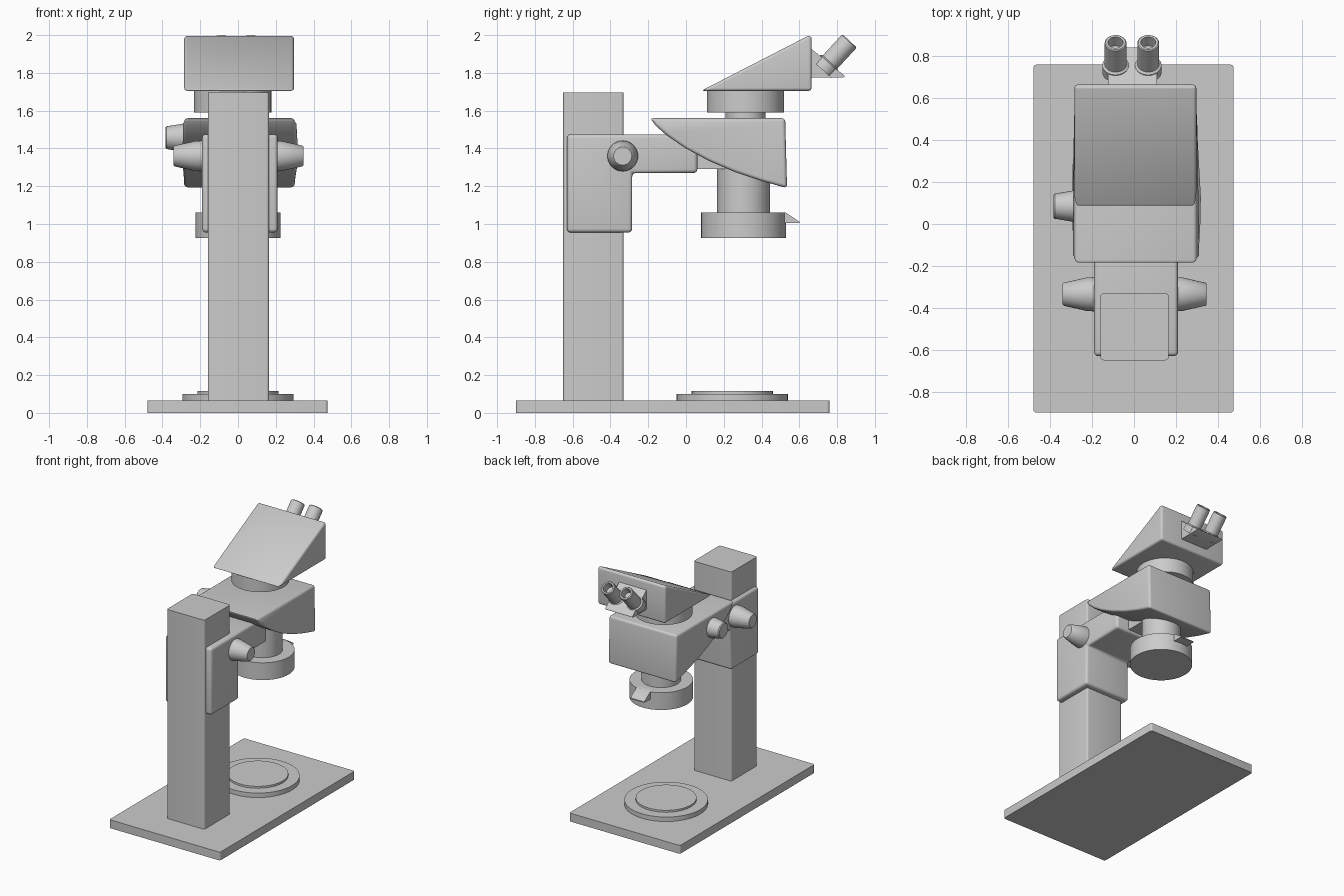
import bpy, bmesh, math
from mathutils import Matrix, Vector

cube = bpy.data.objects.get("Cube")
if cube:
    bpy.data.objects.remove(cube, do_unlink=True)

grey = bpy.data.materials.new("light grey")
grey.use_nodes = True
grey.diffuse_color = (0.6, 0.6, 0.6, 1)
grey.node_tree.nodes["Principled BSDF"].inputs["Base Color"].default_value = (0.6, 0.6, 0.6, 1)


def finish(name, bm):
    bmesh.ops.recalc_face_normals(bm, faces=bm.faces)
    mesh = bpy.data.meshes.new(name)
    bm.to_mesh(mesh)
    bm.free()
    mesh.materials.append(grey)
    ob = bpy.data.objects.new(name, mesh)
    bpy.context.collection.objects.link(ob)
    bpy.ops.object.select_all(action='DESELECT')
    ob.select_set(True)
    bpy.context.view_layer.objects.active = ob
    bpy.ops.object.shade_smooth_by_angle(angle=math.radians(35))
    return ob


def slab(name, profile, x0, x1, bevel=0.0, vertical_only=False, flare=None):
    """Extrude a (y, z) profile from x0 to x1, then round its sharp edges."""
    bm = bmesh.new()
    flare = flare or (lambda y, z: 0)
    sides = [[bm.verts.new((x + s * flare(y, z), y, z)) for y, z in profile]
             for x, s in ((x0, -0.5), (x1, 1))]
    a, b = sides
    bm.faces.new(a)
    bm.faces.new(b[::-1])
    for i in range(len(a)):
        j = (i + 1) % len(a)
        bm.faces.new((a[i], b[i], b[j], a[j]))
    bmesh.ops.recalc_face_normals(bm, faces=bm.faces)
    if bevel:
        edges = [e for e in bm.edges if e.calc_face_angle(0) > 0.5]
        if vertical_only:
            edges = [e for e in edges if abs(e.verts[0].co.z - e.verts[1].co.z) > 0.01]
        bmesh.ops.bevel(bm, geom=edges, offset=bevel, segments=4, profile=0.5,
                        affect='EDGES', clamp_overlap=True)
    return finish(name, bm)


def box(y0, y1, z0, z1):
    return [(y0, z0), (y1, z0), (y1, z1), (y0, z1)]


def lathe(name, profile, origin, axis=(0, 0, 1), steps=48):
    """Spin a (radius, height) profile around an axis."""
    bm = bmesh.new()
    vs = [bm.verts.new((r, 0, h)) for r, h in profile]
    es = [bm.edges.new(p) for p in zip(vs, vs[1:])]
    bmesh.ops.spin(bm, geom=vs + es, cent=(0, 0, 0), axis=(0, 0, 1),
                   angle=math.tau, steps=steps, use_duplicate=False)
    bmesh.ops.remove_doubles(bm, verts=bm.verts, dist=0.0005)
    turn = Vector((0, 0, 1)).rotation_difference(Vector(axis)).to_matrix().to_4x4()
    bm.transform(Matrix.Translation(origin) @ turn)
    return finish(name, bm)


def disc(name, r, z0, z1, x, y):
    return lathe(name, [(0, z0), (r, z0), (r, z1), (0, z1)], (x, y, 0))


# Stand
slab("base", box(-0.9, 0.76, 0, 0.065), -0.48, 0.475, 0.015, True)
disc("stage_ring", 0.295, 0.06, 0.1, 0, 0.245)
disc("stage_plate", 0.215, 0.09, 0.115, 0, 0.245)
slab("column", box(-0.65, -0.33, 0.06, 1.695), -0.16, 0.165, 0.015, True)

# Focus carriage with its arm, and the link to the optics
slab("carriage", [(-0.63, 0.955), (-0.285, 0.955), (-0.285, 1.27), (0.06, 1.27),
                  (0.06, 1.475), (-0.63, 1.475)], -0.19, 0.21, 0.02)
slab("arm_link", box(0, 0.25, 1.29, 1.42), -0.09, 0.1)

# Control knobs
KNOB = [(0, 0), (0.082, 0), (0.08, 0.04), (0.055, 0.15), (0.048, 0.157), (0, 0.157)]
for side, x in (("left", 0.19), ("right", -0.185)):
    lathe(side + "_focus_knob", KNOB, (x, -0.335, 1.36), (math.copysign(1, x), 0, 0))
lathe("zoom_knob", [(0, 0), (0.078, 0), (0.06, 0.11), (0.053, 0.117), (0, 0.117)],
      (-0.268, 0.085, 1.457), (-1, 0, 0))

# Objective
disc("objective_tube", 0.14, 1.05, 1.4, 0, 0.305)
disc("objective_ring", 0.225, 0.925, 1.06, 0, 0.305)
slab("objective_lever", [(0.47, 1.005), (0.6, 1.005), (0.6, 1.012), (0.53, 1.06), (0.47, 1.06)],
     -0.06, 0.06)

# Head with a curved underside
slab("head", [(-0.19, 1.56), (0.525, 1.56), (0.535, 1.19), (0.4, 1.228), (0.26, 1.275),
              (0.12, 1.335), (0, 1.4), (-0.1, 1.467), (-0.16, 1.52)], -0.285, 0.3, 0.018,
     flare=lambda y, z: 0.022 * max(0, 1 - abs(y - 0.08) / 0.4) if z < 1.5 else 0)

# Binocular housing on its turntable
disc("turntable_neck", 0.105, 1.54, 1.6, -0.02, 0.315)
disc("turntable", 0.205, 1.59, 1.72, -0.028, 0.315)
slab("binocular_housing", [(0.08, 1.705), (0.665, 1.705), (0.665, 1.995), (0.645, 1.995)],
     -0.285, 0.297, 0.025)
slab("eyepiece_bracket", [(0.6, 1.775), (0.83, 1.775), (0.842, 1.783), (0.66, 1.93), (0.6, 1.93)],
     -0.125, 0.11)

# Eyepieces: a collar and a hollow tube
EYEPIECE = [(0, -0.02), (0.063, -0.02), (0.063, 0.03), (0.052, 0.038), (0.052, 0.185),
            (0.047, 0.19), (0.036, 0.19), (0.034, 0.13), (0, 0.13)]
for side, x in (("left", 0.068), ("right", -0.088)):
    lathe(side + "_eyepiece", EYEPIECE, (x, 0.737, 1.83), (0, 0.68, 0.733), 32)
